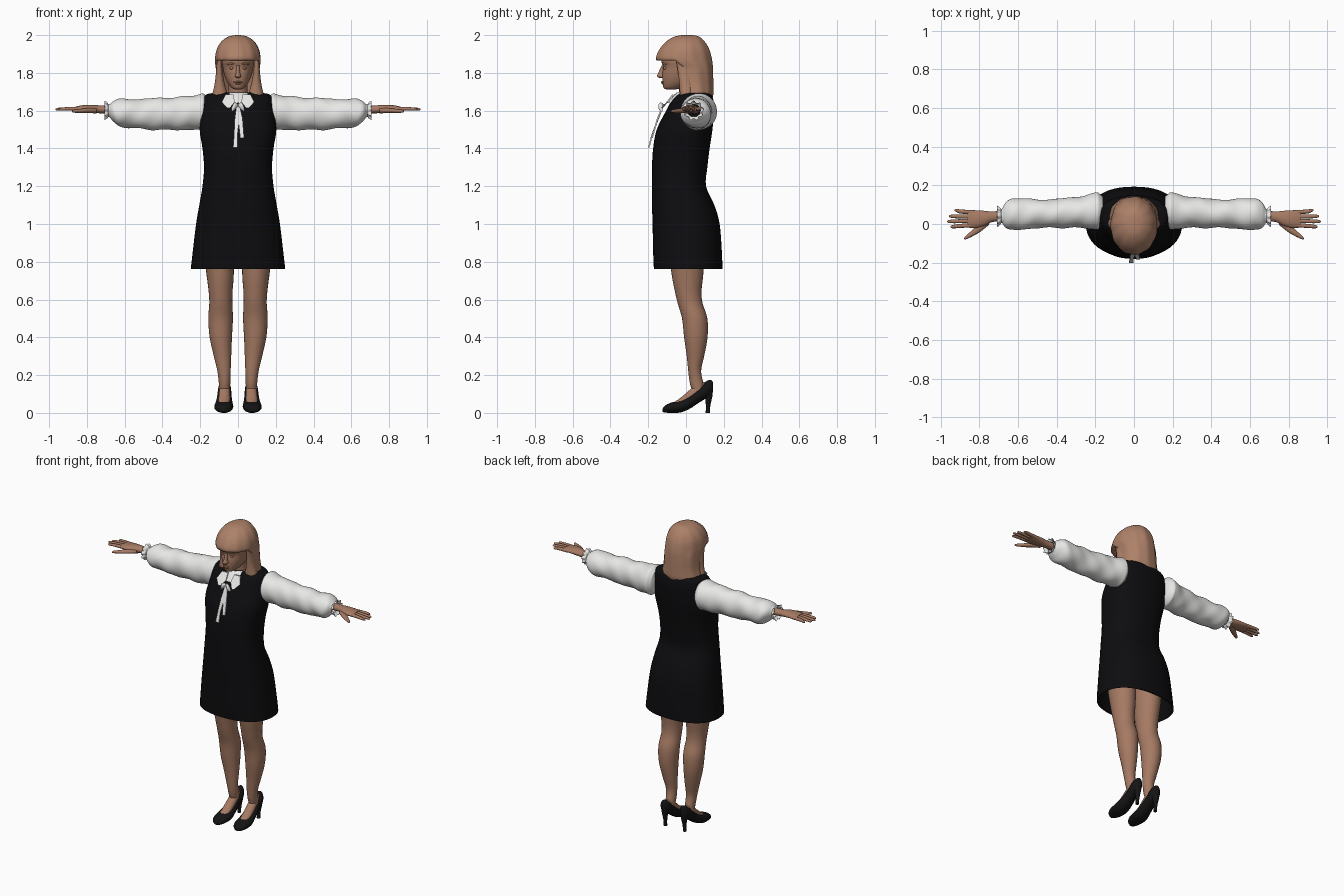
import bpy, bmesh, math
from mathutils import Vector


def material(name, rgb):
    m = bpy.data.materials.new(name)
    m.diffuse_color = (*rgb, 1)
    return m


SKIN = material("skin", (0.38, 0.195, 0.125))
HAIR = material("hair", (0.42, 0.22, 0.14))
BLACK = material("black cloth", (0.004, 0.004, 0.005))
WHITE = material("white cloth", (0.8, 0.8, 0.79))
SHOE = material("shoe black", (0.007, 0.007, 0.007))


def finish(name, bm, mat, angle=50):
    bmesh.ops.recalc_face_normals(bm, faces=bm.faces)
    me = bpy.data.meshes.new(name)
    bm.to_mesh(me)
    bm.free()
    me.materials.append(mat)
    ob = bpy.data.objects.new(name, me)
    bpy.context.collection.objects.link(ob)
    bpy.context.view_layer.objects.active = ob
    ob.select_set(True)
    bpy.ops.object.shade_smooth_by_angle(angle=math.radians(angle))
    ob.select_set(False)
    return ob


def smooth_rings(rings, steps):
    """Catmull-Rom interpolation of the ring parameters."""
    out = []
    for i in range(len(rings) - 1):
        p = [rings[max(0, min(len(rings) - 1, j))] for j in range(i - 1, i + 3)]
        for k in range(steps):
            t = k / steps
            out.append([0.5 * (2 * b + (c - a) * t + (2 * a - 5 * b + 4 * c - d) * t * t
                               + (3 * b - a - 3 * c + d) * t ** 3) for a, b, c, d in zip(*p)])
    return out + [list(rings[-1])]


def loft(name, mat, rings, axis="z", n=32, power=2, steps=4, caps=(True, True),
         side=1, mod=None, skip=None):
    """Skin over rings (position, centre 1, centre 2, radius 1, radius 2) along an axis."""
    bm = bmesh.new()
    rows = smooth_rings(rings, steps)
    angles = [2 * math.pi * i / n for i in range(n)]
    verts = []
    for t, c1, c2, r1, r2 in rows:
        row = []
        for a in angles:
            k = mod(t, a) if mod else 1
            f = lambda v: math.copysign(abs(v) ** (2 / power), v)
            p, q = c1 + r1 * k * f(math.cos(a)), c2 + r2 * k * f(math.sin(a))
            co = {"x": (t, p, q), "y": (p, t, q), "z": (p, q, t)}[axis]
            row.append(bm.verts.new((co[0] * side, co[1], co[2])))
        verts.append(row)
    for j in range(len(rows) - 1):
        for i in range(n):
            if skip and skip((rows[j][0] + rows[j + 1][0]) / 2, angles[i] + math.pi / n):
                continue
            k = (i + 1) % n
            bm.faces.new((verts[j][i], verts[j][k], verts[j + 1][k], verts[j + 1][i]))
    if caps[0]:
        bm.faces.new(verts[0])
    if caps[1]:
        bm.faces.new(verts[-1])
    bmesh.ops.delete(bm, geom=[v for v in bm.verts if not v.link_faces], context="VERTS")
    return finish(name, bm, mat)


def span(z, rx, y0, y1):
    """Horizontal ring from half width and front/back limits."""
    return (z, 0, (y0 + y1) / 2, rx, (y1 - y0) / 2)


def strip(name, mat, pts, widths, thick=0.008):
    """Flat ribbon following points, widened along x."""
    bm = bmesh.new()
    rows = []
    for p, w in zip(pts, widths):
        rows.append([bm.verts.new(Vector(p) + Vector((dx * w, dy * thick, 0)))
                     for dx, dy in ((-1, -.5), (1, -.5), (1, .5), (-1, .5))])
    for a, b in zip(rows, rows[1:]):
        for i in range(4):
            bm.faces.new((a[i], a[(i + 1) % 4], b[(i + 1) % 4], b[i]))
    bm.faces.new(rows[0])
    bm.faces.new(rows[-1])
    return finish(name, bm, mat)


# Dress: underside lining, hem, then up to the shoulders
loft("dress_lining", BLACK, [span(.762, .243, -.163, .185), span(.9, .22, -.16, .17),
                             span(1.05, .19, -.15, .14)], caps=(False, True), n=48, power=2.3)
loft("dress", BLACK, [
    span(.762, .25, -.17, .193), span(.85, .24, -.174, .19), span(1.0, .222, -.177, .178),
    span(1.1, .205, -.18, .15), span(1.2, .188, -.18, .106), span(1.3, .18, -.18, .113),
    span(1.4, .188, -.174, .125), span(1.5, .203, -.155, .14), span(1.6, .192, -.105, .148),
    span(1.655, .183, -.075, .145), span(1.685, .168, -.045, .135), span(1.695, .12, -.03, .115)],
    caps=(False, True), n=48, power=2.3)

# Neck and head
loft("neck", SKIN, [span(1.64, .062, -.04, .075), span(1.69, .05, -.035, .065),
                    span(1.78, .05, -.045, .07)])
loft("head", SKIN, [
    span(1.712, .012, -.1, -.06), span(1.72, .032, -.118, -.025), span(1.75, .056, -.124, .04),
    span(1.79, .073, -.126, .09), span(1.83, .081, -.122, .105), span(1.87, .085, -.13, .11),
    span(1.93, .075, -.1, .09), span(1.965, .04, -.05, .05)], power=2.2)
loft("nose", SKIN, [(1.772, 0, -.125, .008, .012), (1.782, 0, -.129, .017, .024),
                    (1.8, 0, -.127, .011, .02), (1.84, 0, -.12, .008, .008)], n=16)
for z, d in ((1.752, .128), (1.743, .125)):
    loft("lip", SKIN, [(-.024, -d + .012, z, .004, .002), (0, -d + .002, z, .007, .005),
                       (.024, -d + .012, z, .004, .002)], "x", n=12)
for s in (1, -1):
    loft("eye", SKIN, [(.02, -.112, 1.825, .002, .002), (.034, -.111, 1.826, .009, .008),
                       (.05, -.1, 1.825, .002, .002)], "x", n=12, side=s)
    loft("brow", SKIN, [(.012, -.122, 1.845, .003, .003), (.036, -.115, 1.85, .01, .006),
                        (.062, -.093, 1.843, .003, .003)], "x", n=12, side=s)

# Hair: shell open around the face, with a fringe above it
hair = loft("hair", HAIR, [
    span(2.0, .012, -.02, .035), span(1.992, .05, -.06, .07), span(1.965, .088, -.105, .1),
    span(1.92, .113, -.142, .125), span(1.865, .121, -.156, .138), span(1.82, .116, -.09, .142),
    span(1.74, .118, -.07, .144), span(1.68, .128, -.065, .143), span(1.645, .115, -.05, .125)],
    n=64, caps=(True, False), mod=lambda t, a: 1 + .012 * math.sin(11 * a + 6 * t),
    skip=lambda t, a: t < 1.865 and math.sin(a) < -.3)
shell = hair.modifiers.new("thickness", "SOLIDIFY")
shell.thickness, shell.offset = .025, -1
for s in (1, -1):
    loft("hair_lock", HAIR, [(1.645, .088, .01, .04, .03), (1.67, .094, .005, .044, .036),
                             (1.74, .097, .0, .027, .035), (1.82, .099, -.01, .016, .035),
                             (1.885, .1, -.025, .014, .03)], side=s, n=20)

# Collar around the neck, with two points at the front
loft("collar", WHITE, [span(1.64, .1, -.1, .1), span(1.668, .085, -.078, .09),
                       span(1.695, .062, -.05, .075), span(1.69, .054, -.042, .068)],
     caps=(False, False), mod=lambda t, a: 1 + .03 * math.sin(14 * a))
for s in (1, -1):
    strip("collar_point", WHITE, [(s * .045, -.07, 1.685), (s * .052, -.1, 1.645),
                                  (s * .05, -.125, 1.615)], (.022, .034, .008))
    # Bow loops and hanging tails
    loft("bow_loop", WHITE, [(.002, -.125, 1.63, .007, .008), (.02, -.135, 1.622, .012, .02),
                             (.034, -.13, 1.605, .006, .012)], "x", n=16, side=s)
strip("bow_tail_long", WHITE, [(0, -.118, 1.635), (-.006, -.15, 1.55), (-.012, -.18, 1.47),
                               (-.014, -.197, 1.405)], (.007, .012, .009, .012))
strip("bow_tail_short", WHITE, [(0, -.118, 1.635), (.012, -.15, 1.56), (.022, -.18, 1.455)],
      (.007, .012, .01))


# Sleeve folds and frilled cuffs
def folds(t, a):
    if t > .68:
        return 1 + .12 * min(1, (t - .68) / .02) * math.sin(9 * a)
    w = max(0, min(1, (t - .19) / .08))
    return 1 + w * (.035 * math.sin(2 * a + 38 * t) + .022 * math.sin(3 * a - 55 * t))


for s in (1, -1):
    loft("sleeve", WHITE, [
        (.16, .07, 1.597, .07, .075), (.185, .068, 1.595, .094, .096), (.205, .067, 1.593, .094, .094),
        (.27, .062, 1.587, .083, .088), (.4, .055, 1.583, .074, .085), (.53, .052, 1.583, .075, .078),
        (.62, .052, 1.588, .084, .073), (.66, .045, 1.597, .068, .053), (.683, .042, 1.6, .036, .033),
        (.692, .04, 1.6, .042, .04), (.708, .04, 1.6, .05, .048)],
        "x", n=48, steps=6, side=s, mod=folds, caps=(True, False))
    # Hand
    loft("palm", SKIN, [(.66, .042, 1.605, .03, .022), (.73, .038, 1.607, .027, .021),
                        (.77, .03, 1.61, .038, .021), (.82, .025, 1.611, .046, .018),
                        (.86, .027, 1.61, .045, .012)], "x", n=24, side=s)
    for y0, y1, tip in ((.06, .07, .928), (.038, .04, .956), (.016, .013, .966), (-.006, -.014, .95)):
        loft("finger", SKIN, [(.83, y0, 1.61, .011, .011), (.9, (y0 + y1) / 2, 1.61, .0105, .009),
                              (tip - .012, y1, 1.608, .0085, .007), (tip, y1, 1.607, .003, .003)],
             "x", n=12, side=s)
    loft("thumb", SKIN, [(.75, .015, 1.6, .02, .014), (.8, -.022, 1.6, .022, .013),
                         (.845, -.054, 1.598, .015, .01), (.872, -.072, 1.597, .008, .007),
                         (.878, -.076, 1.597, .002, .002)], "x", n=16, side=s)
    # Leg down to the ankle
    loft("leg", SKIN, [
        (.09, .072, .075, .026, .03), (.15, .071, .058, .03, .036), (.22, .074, .046, .035, .034),
        (.3, .082, .05, .046, .046), (.4, .091, .052, .059, .062), (.5, .092, .046, .065, .067),
        (.58, .091, .022, .061, .066), (.64, .092, .012, .063, .07), (.72, .094, .008, .071, .082),
        (.85, .1, .005, .08, .095), (1.0, .1, .0, .08, .095)], side=s, n=28)
    # Foot rising out of the shoe
    loft("foot", SKIN, [(-.07, .075, .035, .022, .018), (-.03, .074, .053, .03, .026),
                        (.02, .072, .088, .03, .034), (.06, .071, .115, .028, .042),
                        (.11, .071, .13, .022, .035)], "y", n=20, side=s)
    # Pump and thin heel
    loft("shoe", SHOE, [
        (-.124, .077, .014, .008, .008), (-.112, .077, .02, .03, .018), (-.08, .076, .027, .046, .027),
        (-.03, .075, .034, .05, .032), (.02, .073, .058, .043, .036), (.07, .072, .095, .037, .04),
        (.11, .071, .124, .034, .045), (.135, .071, .135, .022, .038), (.144, .071, .135, .006, .02)],
        "y", n=28, side=s)
    loft("heel", SHOE, [(0, .071, .115, .011, .011), (.04, .071, .117, .012, .012),
                        (.09, .071, .12, .02, .02), (.125, .071, .115, .028, .026)], n=16, side=s)
